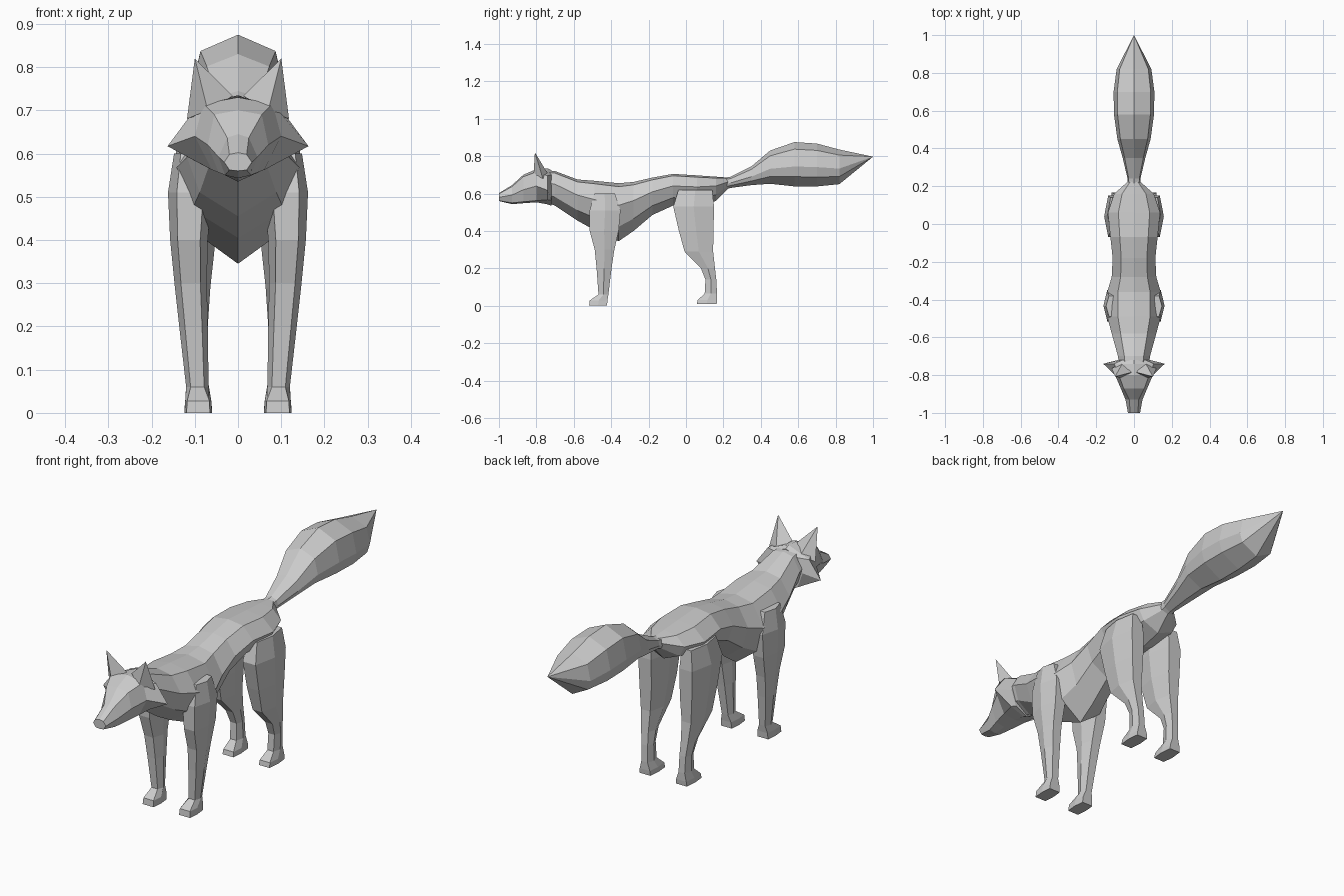
import bpy, bmesh

fur = bpy.data.materials.new("grey fur")
fur.diffuse_color = (0.6, 0.6, 0.6, 1)


def loft(name, rings):
    """Skin a closed flat-shaded shell over rings of equal point count."""
    bm = bmesh.new()
    rows = [[bm.verts.new(p) for p in ring] for ring in rings]
    n = len(rows[0])
    for a, b in zip(rows, rows[1:]):
        for i in range(n):
            j = (i + 1) % n
            bm.faces.new((a[i], a[j], b[j], b[i]))
    bm.faces.new(rows[0])
    bm.faces.new(rows[-1])
    bmesh.ops.remove_doubles(bm, verts=bm.verts, dist=0.0005)
    bmesh.ops.recalc_face_normals(bm, faces=bm.faces)
    me = bpy.data.meshes.new(name)
    bm.to_mesh(me)
    bm.free()
    me.materials.append(fur)
    ob = bpy.data.objects.new(name, me)
    bpy.context.collection.objects.link(ob)
    return ob


def mirrored(y, half):
    """Full ring at y from a half profile running top centre to bottom centre."""
    return [(x, y, z) for x, z in half] + [(-x, y, z) for x, z in half[-2:0:-1]]


def section(y, w, top, bot, shape):
    h = top - bot
    return mirrored(y, [(fx * w, bot + fz * h) for fx, fz in shape])


# Torso from neck to tail root: y, half width, top, bottom
TORSO = [(0, 1), (.6, .94), (1, .62), (.75, .25), (0, 0)]
loft("torso", [section(*r, TORSO) for r in (
    (-.77, .075, .725, .56), (-.70, .085, .72, .535), (-.58, .118, .675, .455),
    (-.49, .142, .668, .405), (-.36, .142, .655, .345), (-.28, .118, .662, .40),
    (-.18, .113, .685, .485), (-.07, .125, .705, .535), (.06, .138, .697, .535),
    (.16, .105, .69, .56), (.225, .032, .685, .625))])

# Bushy tail
TAIL = [(0, 1), (.82, .84), (1, .45), (.85, .22), (0, 0)]
loft("tail", [section(*r, TAIL) for r in (
    (.19, .036, .682, .615), (.24, .034, .69, .63), (.35, .06, .745, .645),
    (.45, .088, .83, .652), (.58, .106, .875, .638), (.70, .108, .867, .638),
    (.82, .092, .835, .65), (1, .0001, .797, .7969))])

# Head with pointed snout and flared cheeks
loft("head", [mirrored(y, half) for y, half in (
    (-1.0, [(0, .602), (.02, .598), (.032, .58), (.02, .562), (0, .56)]),
    (-.93, [(0, .645), (.025, .637), (.045, .592), (.03, .55), (0, .543)]),
    (-.87, [(0, .70), (.055, .69), (.07, .62), (.045, .556), (0, .548)]),
    (-.80, [(0, .73), (.08, .715), (.10, .64), (.06, .562), (0, .553)]),
    (-.74, [(0, .735), (.105, .695), (.163, .617), (.07, .567), (0, .542)]),
    (-.72, [(0, .725), (.06, .70), (.085, .635), (.06, .565), (0, .535)]))])


def leg_ring(s, z, xi, xo, yf, yb):
    """Six-sided leg section between inner/outer x and front/back y."""
    cx, hx, cy = (xi + xo) / 2, (xo - xi) / 2, (yf + yb) / 2
    k = .85 if z < .05 else .6
    pts = [(cx - k * hx, yf), (cx + k * hx, yf), (xo, cy),
           (cx + k * hx, yb), (cx - k * hx, yb), (xi, cy)]
    return [(s * x, y, z) for x, y in pts]


# z, inner x, outer x, front y, back y
FRONT = ((.60, .07, .148, -.49, -.38), (.51, .06, .162, -.515, -.35),
         (.40, .07, .157, -.515, -.36), (.30, .072, .147, -.488, -.383),
         (.20, .07, .136, -.478, -.398), (.06, .068, .12, -.468, -.415),
         (.028, .062, .122, -.515, -.42), (0, .06, .124, -.518, -.422))
REAR = ((.62, .06, .14, -.04, .14), (.53, .05, .158, -.068, .15),
        (.40, .052, .152, -.038, .147), (.29, .064, .142, -.008, .145),
        (.20, .07, .13, .08, .155), (.14, .07, .122, .104, .162),
        (.065, .068, .12, .10, .166), (.03, .062, .122, .062, .166),
        (.008, .06, .124, .058, .164))
for side, s in (("left", 1), ("right", -1)):
    loft("front_leg_" + side, [leg_ring(s, *r) for r in FRONT])
    loft("rear_leg_" + side, [leg_ring(s, *r) for r in REAR])

    # Upright triangular ear with a ridged back
    base = [(.012, -.785, .733), (.07, -.815, .70), (.118, -.765, .68), (.06, -.735, .70)]
    tip = (.1, -.808, .82)
    loft("ear_" + side, [[(s * x, y, z) for x, y, z in base],
                         [(s * tip[0] + .0001 * i, tip[1], tip[2]) for i in range(4)]])
